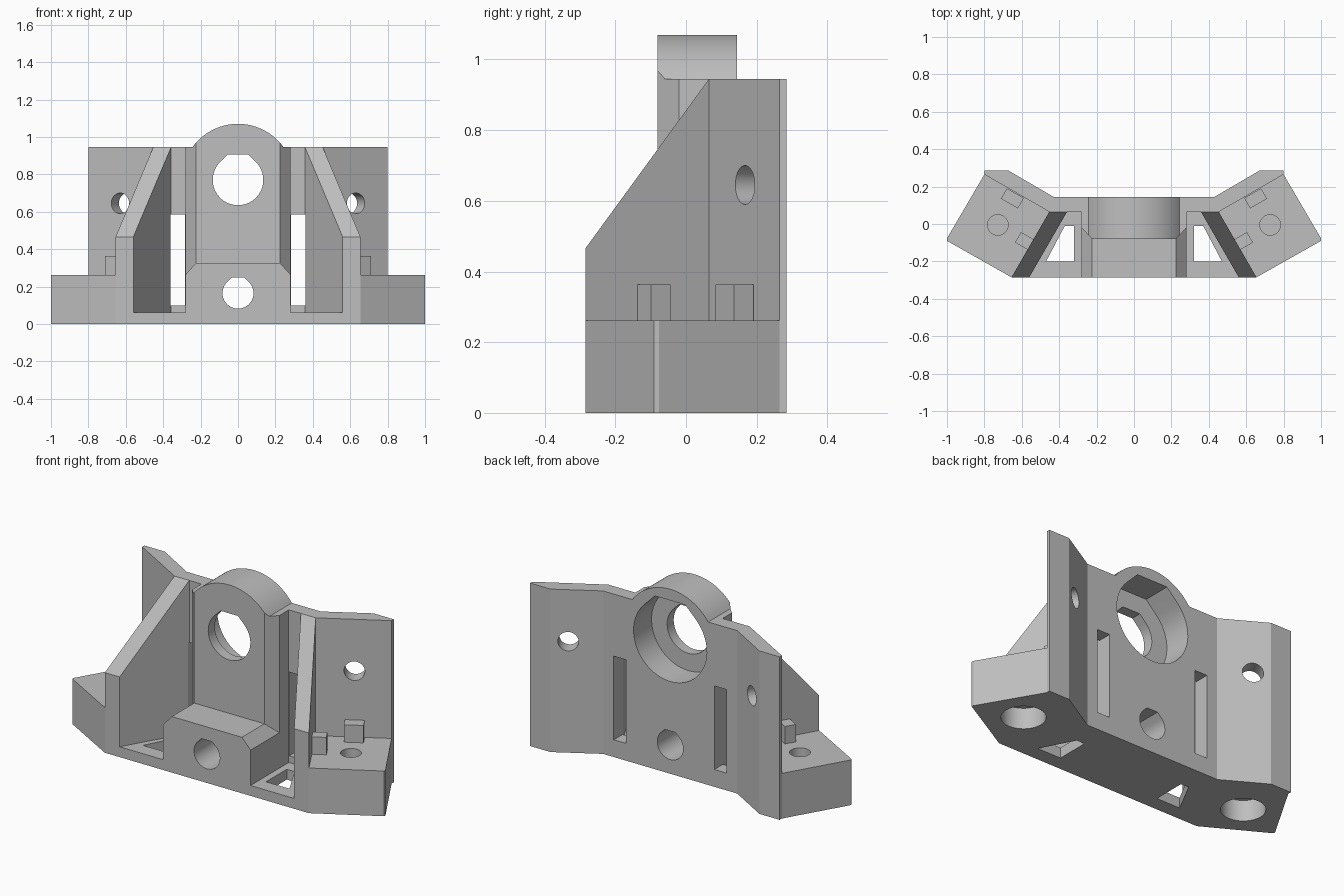
import bpy, bmesh, math
from mathutils import Matrix, Vector

if "Cube" in bpy.data.objects:
    bpy.data.objects.remove(bpy.data.objects["Cube"], do_unlink=True)

grey = bpy.data.materials.new("plain grey")
grey.use_nodes = True
grey.diffuse_color = (0.52, 0.52, 0.52, 1)
grey.node_tree.nodes["Principled BSDF"].inputs["Base Color"].default_value = (0.52, 0.52, 0.52, 1)


def add(name, bm):
    bmesh.ops.recalc_face_normals(bm, faces=bm.faces)
    mesh = bpy.data.meshes.new(name)
    bm.to_mesh(mesh)
    bm.free()
    mesh.materials.append(grey)
    ob = bpy.data.objects.new(name, mesh)
    bpy.context.collection.objects.link(ob)
    return ob


def prism(name, outline, lo, hi, axis="z", matrix=None):
    """Extrude a flat outline along one axis."""
    place = {"x": lambda a, b, t: (t, a, b),
             "y": lambda a, b, t: (a, t, b),
             "z": lambda a, b, t: (a, b, t)}[axis]
    bm = bmesh.new()
    rings = [[bm.verts.new(place(a, b, t)) for a, b in outline] for t in (lo, hi)]
    n = len(outline)
    bm.faces.new(rings[0])
    bm.faces.new(rings[1])
    for i in range(n):
        j = (i + 1) % n
        bm.faces.new((rings[0][i], rings[0][j], rings[1][j], rings[1][i]))
    if matrix:
        bm.transform(matrix)
    return add(name, bm)


def rod(name, centre, direction, radius, length):
    bm = bmesh.new()
    turn = Vector(direction).to_track_quat("Z", "Y").to_matrix().to_4x4()
    bmesh.ops.create_cone(bm, cap_ends=True, segments=48, radius1=radius, radius2=radius,
                          depth=length, matrix=Matrix.Translation(centre) @ turn)
    return add(name, bm)


def flip(outline, s):
    return [(s * x, y) for x, y in outline]


def both(half):
    return half + flip(half[::-1], -1)


def arc(r, z, start, end, n):
    steps = [math.radians(start + (end - start) * i / n) for i in range(n + 1)]
    return [(r * math.cos(a), z + r * math.sin(a)) for a in steps]


def teardrop(r, z):
    """Round hole with sloped shoulders and a flat roof."""
    t = r * (math.sqrt(2) - 1)
    return arc(r, z, 135, 405, 40) + [(t, z + r), (-t, z + r)]


def combine(base, others, operation):
    """Apply booleans in turn, removing the operands."""
    for other in others:
        mod = base.modifiers.new("join", "BOOLEAN")
        mod.operation, mod.solver, mod.object = operation, "EXACT", other
        bpy.context.view_layer.update()
        graph = bpy.context.evaluated_depsgraph_get()
        mesh = bpy.data.meshes.new_from_object(base.evaluated_get(graph))
        base.modifiers.clear()
        base.data = mesh
        bpy.data.objects.remove(other, do_unlink=True)


# Central bearing column with domed top and chamfered front corners
top = 0.945
edge = math.degrees(math.asin((top - 0.77) / 0.3))
bracket = prism("bracket", [(-0.28, 0), (0.28, 0), (0.28, top)]
                + arc(0.3, 0.77, edge, 180 - edge, 32) + [(-0.28, top)], -0.08, 0.145, "y")
combine(bracket, [prism("corner_cutter", flip([(0.207, -0.1), (0.298, 0.0), (0.4, 0.0), (0.4, -0.1)], s),
                        -0.1, 1.2) for s in (1, -1)], "DIFFERENCE")

# Folded back plate, floor and front block
solids = [
    prism("back_plate", both([(0.453, 0.065), (0.8, 0.265), (0.8, 0.285), (0.67, 0.285), (0.43, 0.145)]),
          0, top),
    prism("floor", both([(0.6, -0.285), (0.4, 0.065), (0.4, 0.145)]), 0, 0.06),
    prism("front_block", both([(0.28, 0), (0.28, 0.265), (0.225, 0.325)]), -0.285, 0.03, "y"),
]

# Bores through the column and block
holes = [
    prism("shaft_bore", teardrop(0.135, 0.77), -0.5, 0.5, "y"),
    prism("bearing_seat", teardrop(0.235, 0.77), -0.02, 0.5, "y"),
    prism("lower_bore", teardrop(0.083, 0.165), -0.5, 0.5, "y"),
]

slant = 0.577
for s in (1, -1):
    # Wing foot
    solids.append(prism("wing_foot", flip([(0.36, 0.065), (0.43, 0.145), (0.67, 0.285), (0.8, 0.285),
                                           (0.8, 0.265), (1, -0.077), (1, -0.09), (0.655, -0.285),
                                           (0.56, -0.285)], s), 0, 0.262))
    # Sloped gusset, sheared to run square to the wing
    shear = Matrix.Identity(4)
    shear[0][1] = -slant * s
    shear[0][3] = slant * 0.065 * s
    solids.append(prism("gusset", [(-0.285, 0), (0.08, 0), (0.08, top), (0.065, top), (-0.285, 0.465)],
                        0.358 * s, 0.453 * s, "x", shear))
    # Locating nubs
    for x, y in ((0.65, 0.137), (0.575, -0.097)):
        spot = Matrix.Translation((x * s, y, 0)) @ Matrix.Rotation(math.radians(30 * s), 4, "Z")
        solids.append(prism("nub", [(-0.052, -0.032), (0.052, -0.032), (0.052, 0.032), (-0.052, 0.032)],
                            0.2, 0.363, "z", spot))
    # Slots, floor openings and screw holes
    holes += [
        prism("slot", flip([(0.283, 0), (0.362, 0), (0.362, 0.3), (0.283, 0.3)], s), 0.1, 0.585),
        prism("floor_opening", flip([(0.32, -0.01), (0.37, -0.01), (0.47, -0.2), (0.32, -0.2)], s), -0.1, 0.2),
        rod("wing_hole", (0.63 * s, 0.167, 0.645), (0.5 * s, -0.866, 0), 0.055, 0.3),
        rod("foot_hole", (0.728 * s, -0.005, 0.24), (0, 0, 1), 0.055, 0.2),
        rod("foot_recess", (0.728 * s, -0.005, 0), (0, 0, 1), 0.115, 0.24),
    ]

combine(bracket, solids, "UNION")
combine(bracket, holes, "DIFFERENCE")

# Tidy flat regions and shade
bm = bmesh.new()
bm.from_mesh(bracket.data)
bmesh.ops.remove_doubles(bm, verts=bm.verts, dist=0.0001)
bmesh.ops.dissolve_limit(bm, angle_limit=math.radians(0.5), verts=bm.verts, edges=bm.edges)
bm.to_mesh(bracket.data)
bm.free()
bpy.ops.object.select_all(action="DESELECT")
bracket.select_set(True)
bpy.context.view_layer.objects.active = bracket
bpy.ops.object.shade_smooth_by_angle(angle=math.radians(25))
